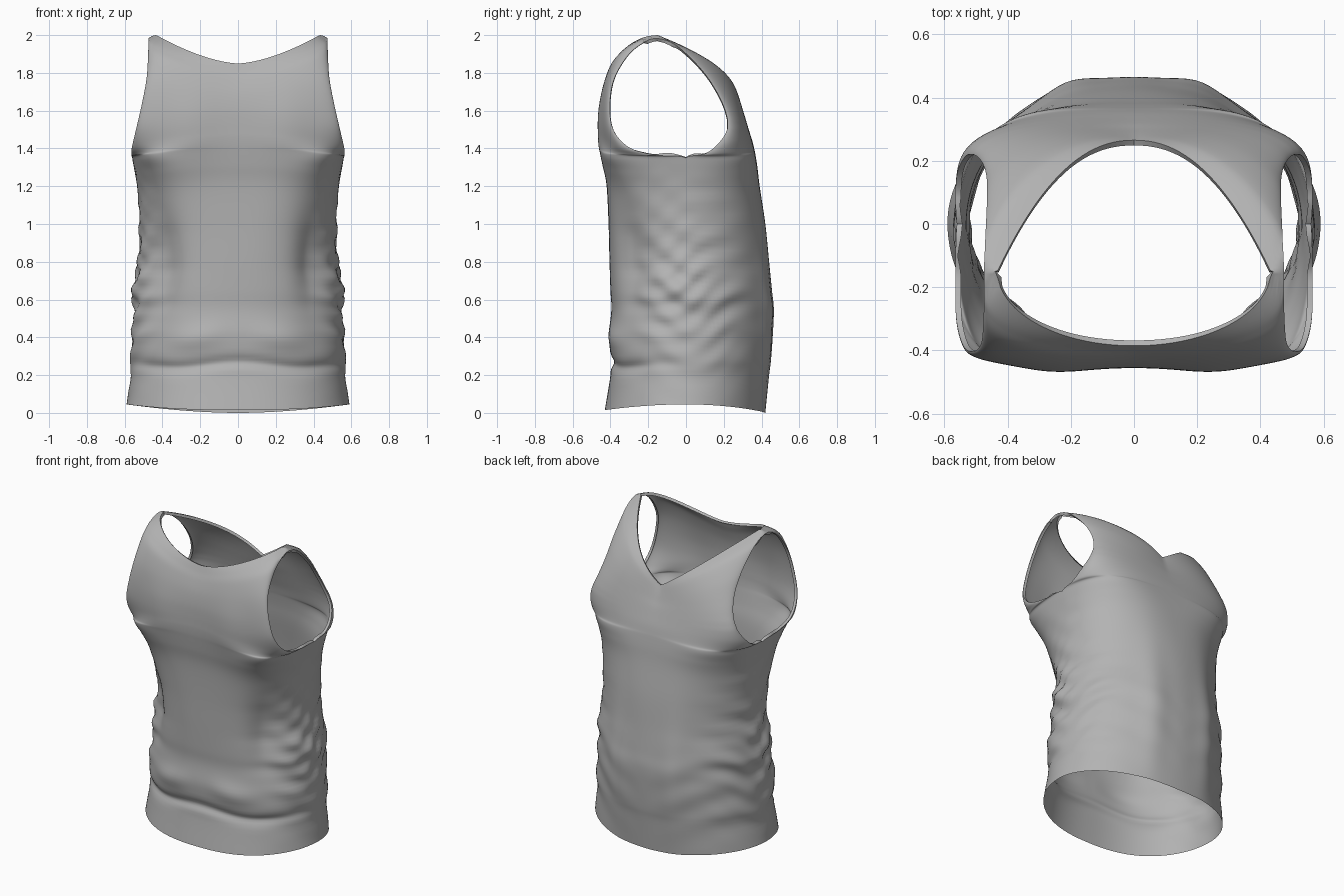
import bpy, bmesh, math
from math import sin, cos, pi, exp

if "Cube" in bpy.data.objects:
    bpy.data.objects.remove(bpy.data.objects["Cube"])

# Hem-to-armpit rows: side x, side z, front z, front y, back z, back y, front power, back power
BODY = [
    (.590, .045, .015, -.43, .00, .42, 2.4, 2.1), (.568, .20, .20, -.40, .20, .44, 2.4, 2.0),
    (.570, .29, .28, -.40, .28, .45, 2.4, 2), (.560, .42, .42, -.405, .42, .46, 2.4, 2),
    (.550, .55, .55, -.395, .55, .465, 2.4, 2), (.555, .66, .65, -.40, .65, .455, 2.4, 2),
    (.528, .80, .80, -.405, .80, .44, 2.5, 2), (.522, .98, 1.0, -.41, 1.0, .42, 3.0, 2.2),
    (.530, 1.16, 1.2, -.42, 1.2, .39, 4.2, 2.7), (.546, 1.27, 1.31, -.437, 1.3, .378, 6.5, 3.5),
    (.560, 1.35, 1.38, -.447, 1.365, .368, 10, 4.4)]

# Armhole rows: centre z, centre y, side x, side y, side z, power, root, strap start, z power
FRONT_TOP = [
    (1.42, -.452, .565, -.16, 1.365, 6.5, .5, 1, 1.8), (1.47, -.455, .562, -.30, 1.405, 4, .5, 1, 1.7),
    (1.53, -.455, .540, -.385, 1.50, 3.4, .5, 1, 1.6), (1.61, -.452, .510, -.403, 1.63, 3.5, .5, 1, 1.6),
    (1.69, -.44, .484, -.38, 1.77, 3.5, .5, 1, 1.6), (1.76, -.42, .476, -.305, 1.895, 3.2, .5, 1, 1.6),
    (1.81, -.40, .475, -.225, 1.96, 2.5, .5, 1, 1.6), (1.85, -.385, .475, -.15, 2.0, 2, .5, .91, 1.6)]
BACK_TOP = [
    (1.395, .362, .565, .10, 1.372, 3.4, .5, 1, 1.2), (1.44, .351, .555, .175, 1.43, 3, .5, 1, 1.2),
    (1.49, .335, .525, .22, 1.51, 3, .55, 1, 1.2), (1.54, .318, .490, .208, 1.60, 3, .6, 1, 1.2),
    (1.58, .302, .468, .16, 1.705, 3, .7, 1, 1.2), (1.62, .287, .465, .08, 1.82, 2.7, .8, 1, 1.15),
    (1.65, .275, .470, -.04, 1.937, 2.4, .9, 1, 1.1), (1.675, .265, .475, -.15, 2.0, 2.2, 1, .91, 1.1)]

front_rows = [(r[2], r[3], r[0], 0, r[1], r[6], .5, 1, 2.5) for r in BODY] + FRONT_TOP
back_rows = [(r[4], r[5], r[0], 0, r[1], r[7], .5, 1, 1.8) for r in BODY] + BACK_TOP
STEPS, COLS = 6, 36


def refine(rows):
    """Smoothly subdivide the row parameters without overshoot."""
    out = []
    for i in range(len(rows) - 1):
        a, b, c, d = rows[max(i - 1, 0)], rows[i], rows[i + 1], rows[min(i + 2, len(rows) - 1)]
        for k in range(STEPS):
            t = k / STEPS
            row = []
            for p, q, r, s in zip(a, b, c, d):
                v = q + .5 * t * (r - p + t * (2 * p - 5 * q + 4 * r - s + t * (3 * (q - r) + s - p)))
                row.append(max(min(q, r), min(max(q, r), v)))
            out.append(row)
    return out + [list(rows[-1])]


def bell(v, mid, width):
    return exp(-((v - mid) / width) ** 2)


def folds(x, y, z):
    """Outward cloth offset: side creases, waist roll and front hollows."""
    ax = abs(x)
    side = min(1, ax / .54) ** 5 * bell(z, .68, .36)
    slant = .6 * math.sqrt((y - .05) ** 2 + .004)
    d = .010 * side * sin(36 * (z - slant) + 2 * sin(5 * y))
    d += .006 * side * sin(55 * (z - .35 * y) + 3 * sin(9 * y + 4 * z))
    if y < 0:
        f = min(1, -y / .3)
        wave = .03 * cos(9 * ax)
        d += f * .018 * bell(z, .40 + wave * .5, .06) * (.6 + .4 * cos(16 * ax - 3.5))
        d -= f * .020 * bell(z, .255 + wave * .5, .03)
        d -= f * .048 * bell(ax, .42, .10) * bell(z, .80, .25)
        d += f * .016 * bell(ax, .25, .13) * bell(z, 1.52, .2)
    else:
        d += .004 * min(1, y / .3) * bell(z, .4, .25) * sin(30 * (z - .5 * ax)) * min(1, ax / .3)
        d += .018 * min(1, y / .3) * bell(ax, .2, .08) * bell(z, .5, .4)
    return d


def add_panel(bm, rows):
    """Front or back panel, mirrored about the centre line."""
    grid = []
    for zc, yc, xs, ys, zs, n, e, strap, k in refine(rows):
        line = []
        for i in range(-COLS, COLS + 1):
            s = sin(pi / 2 * i / COLS)
            a = min(1, abs(s) / strap)
            x = xs * s
            y = ys + (yc - ys) * max(0, 1 - a ** n) ** e
            z = zc + (zs - zc) * a ** k
            if abs(s) > strap:      # strap slopes down to the shoulder tip
                z -= .018 * ((abs(s) - strap) / .09) ** 2
            d = folds(x, y, z)
            r = math.hypot(x * .8, y) or 1
            line.append(bm.verts.new((x + d * x * .8 / r, y + d * y / r, z)))
        grid.append(line)
    for lo, hi in zip(grid, grid[1:]):
        for i in range(2 * COLS):
            bm.faces.new((lo[i], lo[i + 1], hi[i + 1], hi[i]))


# Shirt body from the two panels, welded at side seams and shoulder straps
bm = bmesh.new()
add_panel(bm, front_rows)
add_panel(bm, back_rows)
bmesh.ops.remove_doubles(bm, verts=bm.verts, dist=.0006)
bmesh.ops.recalc_face_normals(bm, faces=bm.faces)
front = min(bm.faces, key=lambda f: f.calc_center_median().y)
if front.normal.y > 0:
    bmesh.ops.reverse_faces(bm, faces=bm.faces)
bm.normal_update()

# Turned-in rim round the neck and armholes
rim = [e for e in bm.edges if e.is_boundary and min(v.co.z for v in e.verts) > .3]
inward = {v.co.copy().freeze(): v.normal.copy() for e in rim for v in e.verts}
new = bmesh.ops.extrude_edge_only(bm, edges=rim)["geom"]
for v in [g for g in new if isinstance(g, bmesh.types.BMVert)]:
    v.co -= inward[v.co.copy().freeze()] * .018

mesh = bpy.data.meshes.new("tank_top")
bm.to_mesh(mesh)
bm.free()
shirt = bpy.data.objects.new("tank_top", mesh)
bpy.context.collection.objects.link(shirt)

# Plain grey cloth
cloth = bpy.data.materials.new("grey_cloth")
cloth.diffuse_color = (.45, .45, .45, 1)
cloth.use_nodes = True
cloth.node_tree.nodes["Principled BSDF"].inputs["Base Color"].default_value = cloth.diffuse_color
mesh.materials.append(cloth)
bpy.context.view_layer.objects.active = shirt
shirt.select_set(True)
bpy.ops.object.shade_smooth_by_angle(angle=math.radians(40))
